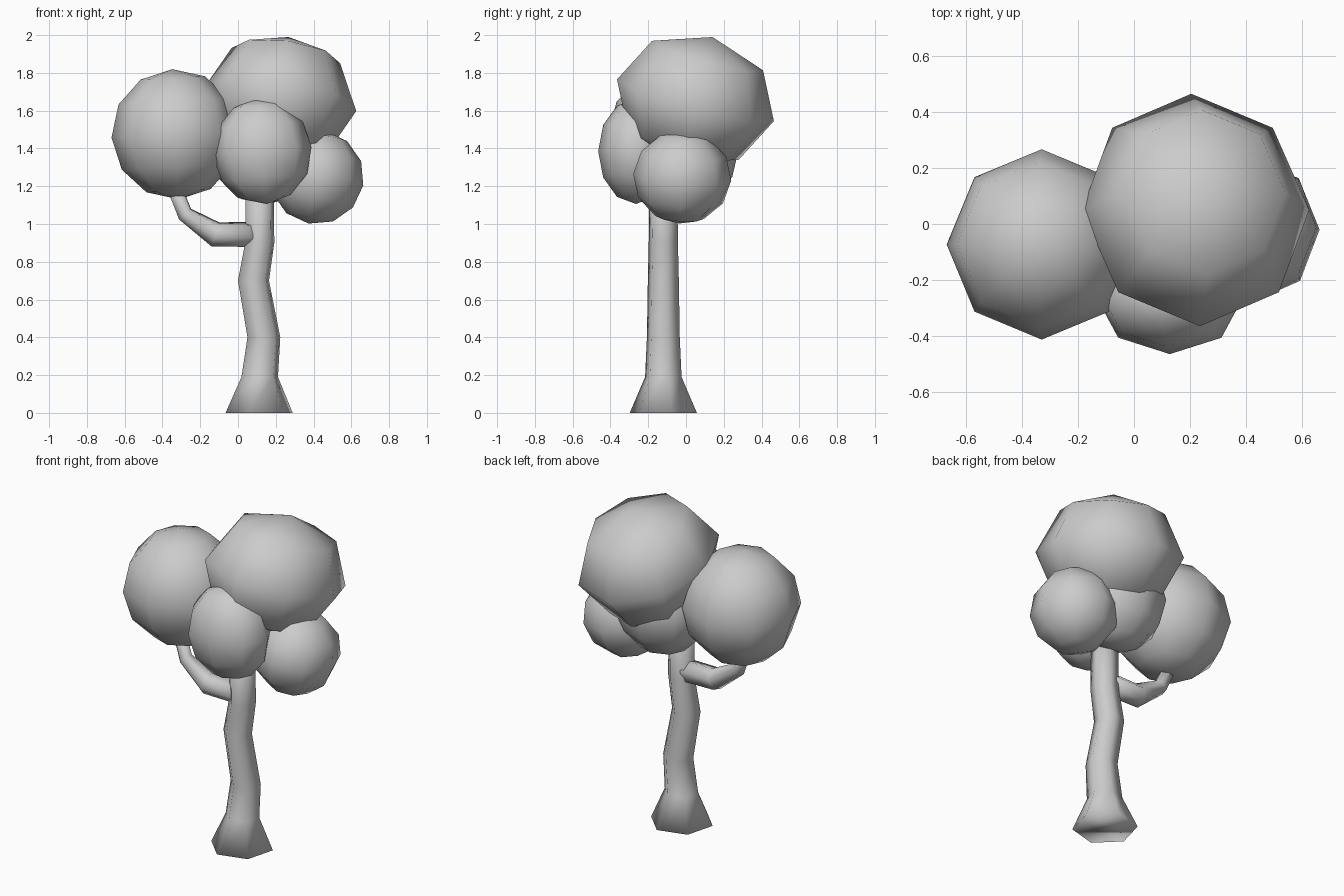
import bpy, bmesh
from math import radians, sin, cos, tau
from mathutils import Vector, Matrix

if "Cube" in bpy.data.objects:
    bpy.data.objects.remove(bpy.data.objects["Cube"])


def make_object(name, bm):
    """Turn a bmesh into a smooth-shaded object."""
    bmesh.ops.recalc_face_normals(bm, faces=bm.faces)
    for face in bm.faces:
        face.smooth = True
    mesh = bpy.data.meshes.new(name)
    bm.to_mesh(mesh)
    bm.free()
    obj = bpy.data.objects.new(name, mesh)
    bpy.context.collection.objects.link(obj)
    return obj


def tube(name, rings, sides=6, phase=15):
    """Loft rings given as (centre, radius, lean about y in degrees)."""
    bm = bmesh.new()
    loops = []
    for centre, r, lean in rings:
        rot = Matrix.Rotation(radians(lean), 3, 'Y')
        loop = []
        for i in range(sides):
            a = radians(phase) + tau * i / sides
            p = rot @ Vector((r * cos(a), r * sin(a), 0))
            loop.append(bm.verts.new(p + Vector(centre)))
        loops.append(loop)
    for low, high in zip(loops, loops[1:]):
        for i in range(sides):
            j = (i + 1) % sides
            bm.faces.new((low[i], low[j], high[j], high[i]))
    bm.faces.new(loops[0][::-1])
    bm.faces.new(loops[-1])
    return make_object(name, bm)


def foliage(name, centre, size, tilt, rows=6):
    """Eight-sided low-poly ball, tilted about x and y."""
    bm = bmesh.new()
    bmesh.ops.create_uvsphere(bm, u_segments=8, v_segments=rows, radius=1)
    rot = (Matrix.Rotation(radians(tilt[1]), 4, 'Y')
           @ Matrix.Rotation(radians(tilt[0]), 4, 'X'))
    bm.transform(Matrix.Translation(centre) @ rot @ Matrix.Diagonal((*size, 1)))
    return make_object(name, bm)


# Crooked trunk with flared foot
tube("trunk", [
    ((0.112, -0.12, 0.00), 0.184, 0),
    ((0.115, -0.12, 0.19), 0.100, 0),
    ((0.137, -0.12, 0.40), 0.090, 0),
    ((0.082, -0.12, 0.70), 0.085, 0),
    ((0.115, -0.12, 0.90), 0.080, 0),
    ((0.115, -0.12, 1.30), 0.076, 0),
])

# Side branch carrying the left foliage
tube("branch", [
    ((0.080, -0.12, 0.945), 0.069, -90),
    ((-0.120, -0.12, 0.945), 0.069, -72),
    ((-0.280, -0.11, 1.052), 0.044, -42),
    ((-0.340, -0.09, 1.200), 0.040, -20),
])

# Foliage balls
foliage("foliage_top", (0.22, 0.05, 1.655), (0.41, 0.43, 0.35), (-15, 8), rows=4)
foliage("foliage_left", (-0.33, -0.073, 1.475), (0.34, 0.34, 0.345), (0, -3))
foliage("foliage_front", (0.128, -0.265, 1.385), (0.262, 0.20, 0.28), (0, -5))
foliage("foliage_middle", (0.14, 0.02, 1.40), (0.29, 0.26, 0.30), (0, 0))
foliage("foliage_right", (0.417, -0.02, 1.248), (0.25, 0.26, 0.25), (-4, 10))
